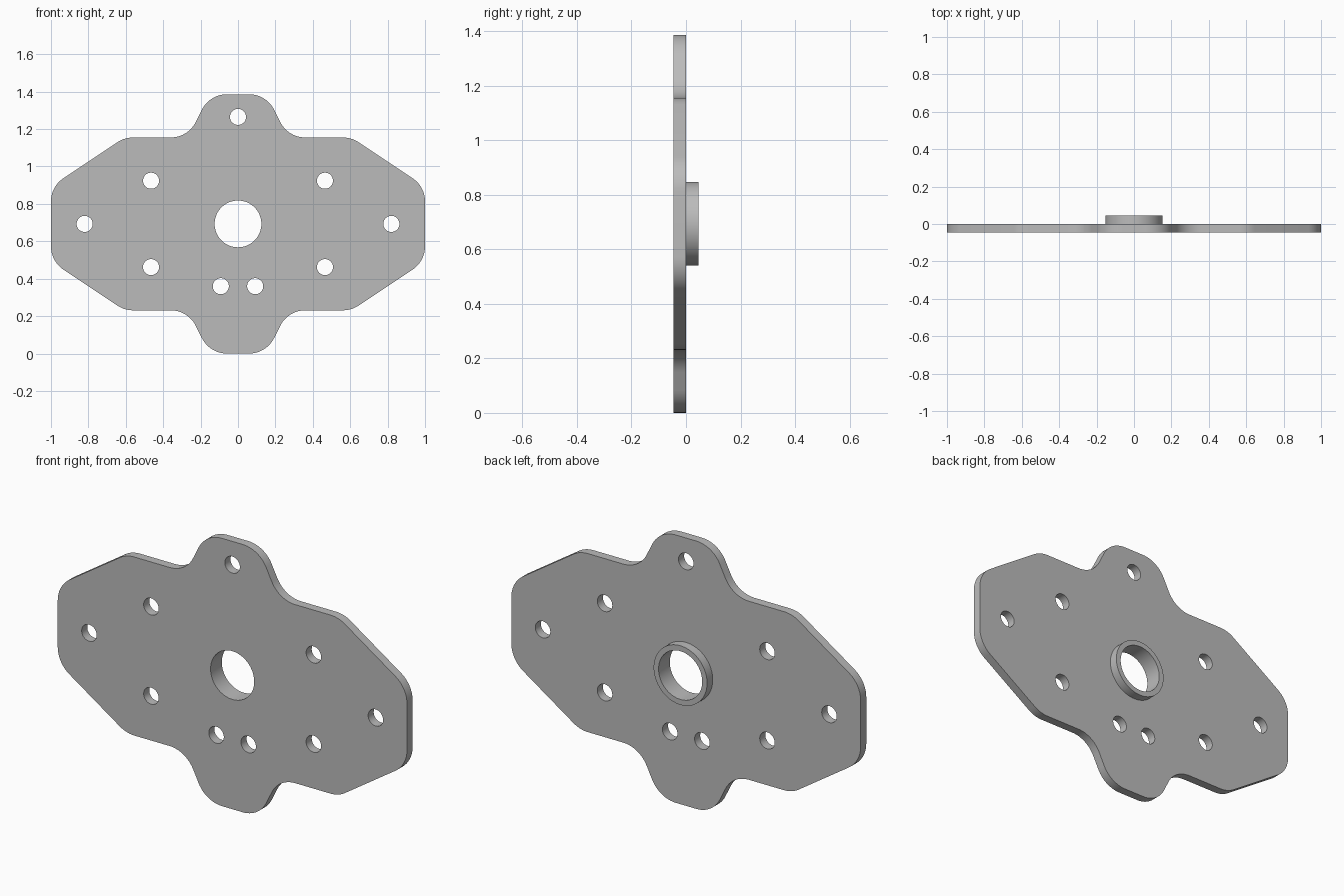
import bpy
import bmesh
from math import sin, cos, pi, tan, ceil
from mathutils import Vector

cube = bpy.data.objects.get("Cube")
if cube:
    bpy.data.objects.remove(cube)

MID = 0.693      # height of the plate centre
THICK = 0.046    # thickness of the plate and of the collar

steel = bpy.data.materials.new("plain grey")
steel.use_nodes = True
grey = (0.5, 0.5, 0.5, 1)
steel.diffuse_color = grey
steel.node_tree.nodes["Principled BSDF"].inputs["Base Color"].default_value = grey


def circle(x, z, r, n):
    return [Vector((x + r * cos(2 * pi * i / n), z + r * sin(2 * pi * i / n)))
            for i in range(n)]


def fillet(corners, radius):
    """Round every corner of a closed outline with tangent arcs."""
    out = []
    for i, p in enumerate(corners):
        a = (corners[i - 1] - p).normalized()
        b = (corners[(i + 1) % len(corners)] - p).normalized()
        turn = pi - a.angle(b)
        start = p + a * radius * tan(turn / 2)
        end = p + b * radius * tan(turn / 2)
        centre = p + (a + b).normalized() * radius / cos(turn / 2)
        u, v = start - centre, end - centre
        steps = max(3, ceil(turn / 0.09))
        for k in range(steps + 1):
            t = k / steps
            out.append(centre + (u * sin((1 - t) * turn) + v * sin(t * turn)) / sin(turn))
    return out


def extruded(name, loops, y0, y1):
    """Fill an outline with holes and extrude it along y."""
    bm = bmesh.new()
    edges = []
    for loop in loops:
        vs = [bm.verts.new((p.x, y0, p.y + MID)) for p in loop]
        edges += [bm.edges.new((vs[i - 1], vs[i])) for i in range(len(vs))]
    bmesh.ops.triangle_fill(bm, use_beauty=True, use_dissolve=False, edges=edges,
                            normal=(0, -1, 0))
    res = bmesh.ops.extrude_face_region(bm, geom=bm.faces[:])
    moved = [g for g in res["geom"] if isinstance(g, bmesh.types.BMVert)]
    bmesh.ops.translate(bm, vec=(0, y1 - y0, 0), verts=moved)
    bmesh.ops.recalc_face_normals(bm, faces=bm.faces[:])
    mesh = bpy.data.meshes.new(name)
    bm.to_mesh(mesh)
    bm.free()
    mesh.materials.append(steel)
    ob = bpy.data.objects.new(name, mesh)
    bpy.context.collection.objects.link(ob)
    bpy.ops.object.select_all(action='DESELECT')
    ob.select_set(True)
    bpy.context.view_layer.objects.active = ob
    bpy.ops.object.shade_smooth_by_angle(angle=pi / 6)
    return ob


# Plate outline: one quarter, mirrored down and then across
quarter = [Vector(p) for p in ((0.152, MID), (0.267, 0.462), (0.607, 0.462), (1, 0.2))]
half = quarter + [Vector((p.x, -p.y)) for p in reversed(quarter)]
outline = fillet(half + [Vector((-p.x, p.y)) for p in reversed(half)], 0.15)

# Bolt holes, mirrored across the centre line
spots = [(0, 0.572)]
for side in (-1, 1):
    spots += [(side * x, z) for x, z in
              ((0.465, 0.231), (0.465, -0.231), (0.82, 0), (0.092, -0.333))]
holes = [circle(x, z, 0.043, 40) for x, z in spots]
bore = circle(0, 0, 0.125, 72)

extruded("mounting_plate", [outline, bore] + holes, -THICK, 0)

# Raised collar around the bore at the back
extruded("rear_collar", [circle(0, 0, 0.153, 72), bore], 0, THICK)
